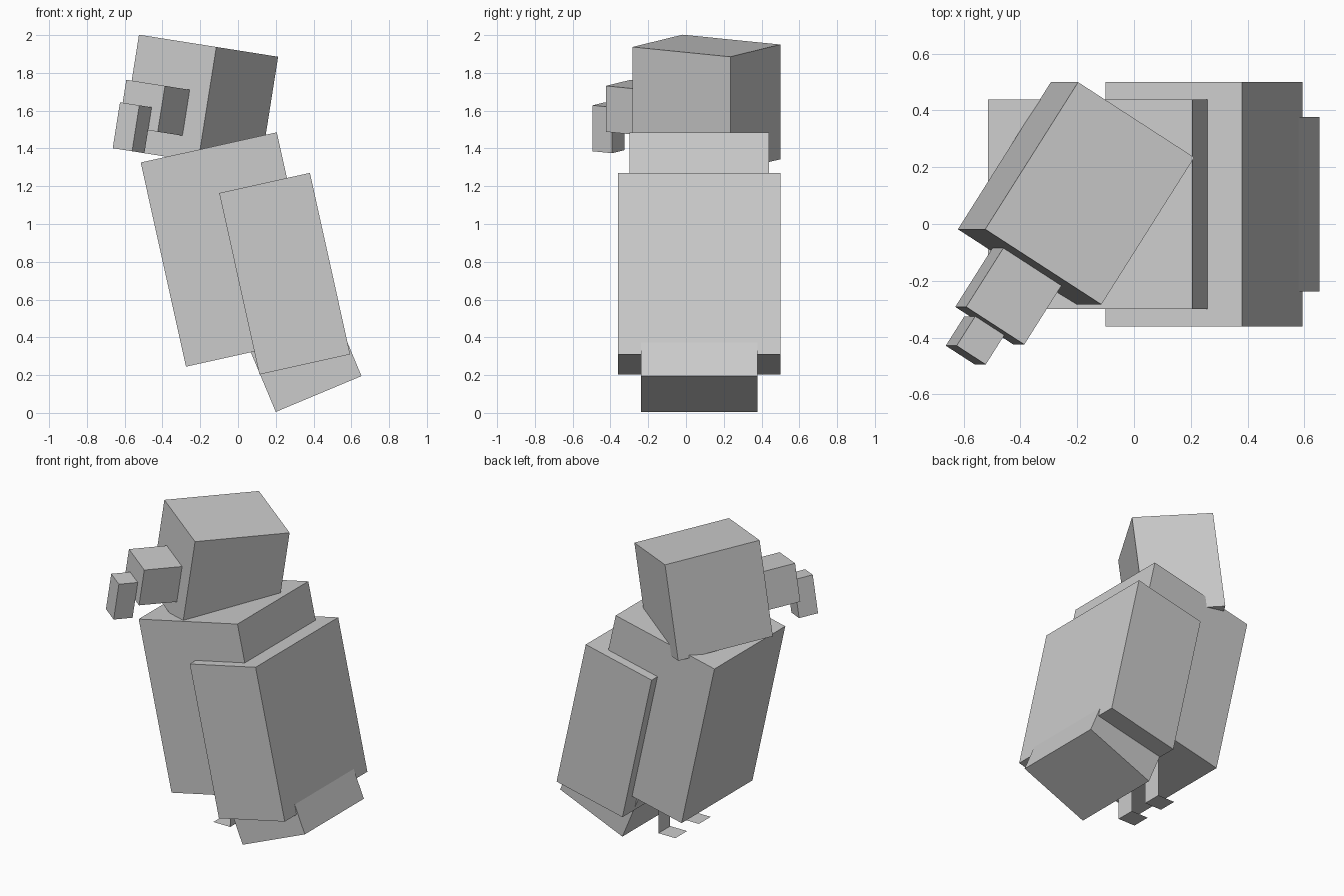
import bpy
import bmesh
from math import radians
from mathutils import Matrix, Vector

# Remove the default cube only
cube = bpy.data.objects.get("Cube")
if cube:
    bpy.data.objects.remove(cube, do_unlink=True)

U = 0.123      # one block unit
MID = 0.07     # centre line of the body in y

grey = bpy.data.materials.new("plain_grey")
grey.use_nodes = True
colour = (0.6, 0.6, 0.6, 1.0)
grey.diffuse_color = colour
grey.node_tree.nodes["Principled BSDF"].inputs["Base Color"].default_value = colour


def finish(name, bm):
    """Turn a bmesh into a named, coloured object."""
    mesh = bpy.data.meshes.new(name)
    bm.to_mesh(mesh)
    bm.free()
    mesh.materials.append(grey)
    obj = bpy.data.objects.new(name, mesh)
    bpy.context.collection.objects.link(obj)
    return obj


def block(name, size, frame, offset=(0, 0, 0)):
    """Box sized and offset in block units inside a tilted frame."""
    bm = bmesh.new()
    bmesh.ops.create_cube(bm, size=1)
    bmesh.ops.scale(bm, vec=Vector(size) * U, verts=bm.verts)
    bmesh.ops.translate(bm, vec=Vector(offset) * U, verts=bm.verts)
    bmesh.ops.transform(bm, matrix=frame, verts=bm.verts)
    return finish(name, bm)


def frame(centre, tilt, turn=0):
    """Frame turned about z, then tilted about y."""
    return (Matrix.Translation(centre)
            @ Matrix.Rotation(radians(tilt), 4, 'Y')
            @ Matrix.Rotation(radians(turn), 4, 'Z'))


# Leaning body, folded wings behind it, tail underneath
block("body", (6, 6, 9), frame((-0.035, MID, 0.865), -12.5))
block("folded_wings", (4, 7, 8), frame((0.247, MID, 0.737), -12.5))
block("tail", (4, 5, 4), frame((0.332, MID, 0.327), -22.7))

# Turned head with a stepped, hooked beak
head = frame((-0.204, 0.108, 1.64), 9, -32.6)
block("head", (4, 5, 5), head)
block("beak", (2, 2, 2), head, (0, -3.5, -0.5))
block("beak_tip", (1, 1, 2), head, (0, -5, -1.5))

# Sheet-thin legs, each with a flat square foot
ankle = Vector((0.023, 0, 0.028))
for side, sign in (("left", 1), ("right", -1)):
    bm = bmesh.new()
    inner = MID + sign * U / 2
    outer = inner + sign * U
    a, b = (bm.verts.new(ankle + Vector((0, y, 0))) for y in (inner, outer))
    for step in (Vector((0, 0, 3 * U)), Vector((-U, 0, 0))):
        c, d = (bm.verts.new(v.co + step) for v in (b, a))
        bm.faces.new((a, b, c, d))
    bmesh.ops.recalc_face_normals(bm, faces=bm.faces)
    finish("leg_and_foot_" + side, bm)
